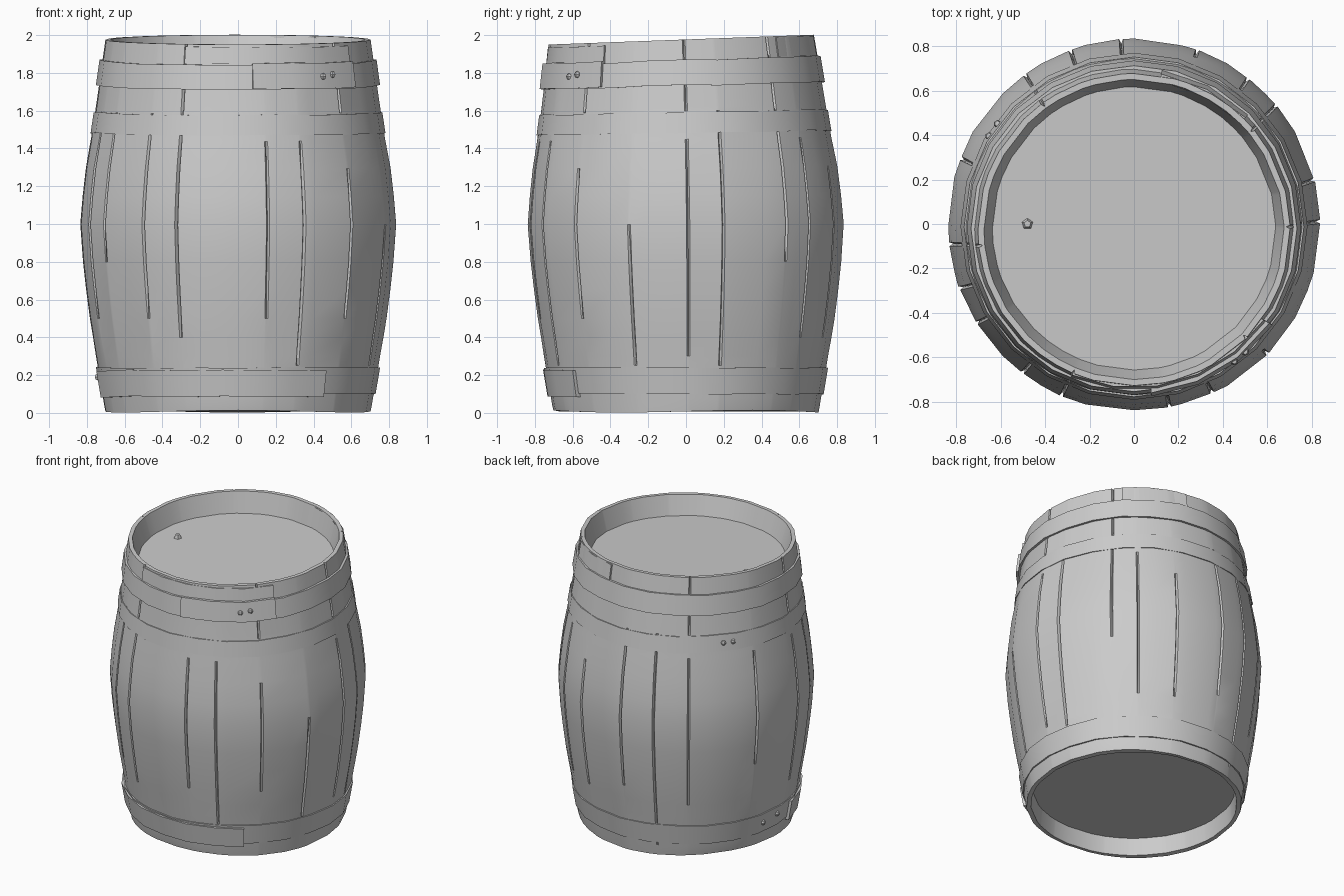
import bpy, bmesh, math, random
from mathutils import Vector

if "Cube" in bpy.data.objects:
    bpy.data.objects.remove(bpy.data.objects["Cube"])

random.seed(4)
PROFILE = [(0, .702), (.08, .715), (.24, .742), (.5, .785), (.75, .818), (1, .836),
           (1.25, .815), (1.5, .77), (1.73, .737), (1.88, .716), (1.98, .702)]


def radius(z):
    for (z0, r0), (z1, r1) in zip(PROFILE, PROFILE[1:]):
        if z <= z1:
            return r0 + (r1 - r0) * (z - z0) / (z1 - z0)
    return PROFILE[-1][1]


def point(r, deg, z):
    # polar point with the slight lean of the top
    a = math.radians(deg)
    k = (max(z, 0) / 1.98) ** 3
    y = r * math.sin(a)
    return Vector((r * math.cos(a), y - .025 * k, z + (.037 * y - .004) * k))


def finish(name, bm, angle=32):
    bmesh.ops.recalc_face_normals(bm, faces=bm.faces)
    me = bpy.data.meshes.new(name)
    bm.to_mesh(me)
    bm.free()
    ob = bpy.data.objects.new(name, me)
    bpy.context.collection.objects.link(ob)
    bpy.ops.object.select_all(action='DESELECT')
    ob.select_set(True)
    bpy.context.view_layer.objects.active = ob
    bpy.ops.object.shade_smooth_by_angle(angle=math.radians(angle))
    return ob


# Gaps between staves: angle, bottom, top
GAPS = [(-148, 1, 1.45), (-127, .65, 1.45), (-113, .5, 1.45), (-79, .65, 1.3),
        (-65, .3, 1.3), (-44, .65, 1.15), (-21, .3, .8), (1, .4, 1.3), (14, .3, 1.45),
        (40, 1, 1.45), (52, .5, 1.3), (70, .5, 1.15), (94, .65, 1.45), (110, .25, 1.45),
        (126, .5, 1.3), (159, .8, 1.3), (186, .5, 1.3), (200, .65, 1.45)]
RIM_GAPS = [-113, -44, 1, 40, 126, 186]

# Barrel body: outside staves, recessed lid and recessed base in one lathe
columns = []
for deg in range(-150, 210, 15):
    if all(abs(deg - g[0]) > 3 for g in GAPS):
        columns.append((deg, None))
for g in GAPS:
    columns += [(g[0] - .6, None), (g[0], g), (g[0] + .6, None)]
columns.sort(key=lambda c: c[0])
outer_z = [0, .04, .08, .25, .3, .4, .5, .65, .8, 1, 1.15, 1.3, 1.45, 1.6, 1.62, 1.71, 1.88, 1.9, 1.98]
rings = [(.662, .13, False), (.672, .008, False)]
rings += [(radius(z), z, True) for z in outer_z]
rings += [(.675, 1.98, False), (.637, 1.84, False)]
jitter = {c[0]: random.uniform(-.004, .004) for c in columns if c[1] is None}
bm = bmesh.new()
loops = []
for r, z, outside in rings:
    loop = []
    for deg, gap in columns:
        rr, zz = r, z
        if outside:
            if gap:
                in_rim = deg in RIM_GAPS and (z >= 1.9 or 1.61 < z < 1.72)
                if gap[1] <= z <= gap[2] or in_rim:
                    rr -= .018
            elif .3 < z < 1.4:
                rr += jitter[deg] * .6
        if z == 0:
            zz += .008 + .006 * math.sin(math.radians(deg * 3))
        loop.append(bm.verts.new(point(rr, deg, zz)))
    loops.append(loop)
n = len(columns)
for a, b in zip(loops, loops[1:]):
    for i in range(n):
        j = (i + 1) % n
        bm.faces.new((a[i], a[j], b[j], b[i]))
bm.faces.new(loops[0])
bm.faces.new(loops[-1])
finish("barrel_body", bm)


def hoop(name, z0, z1, lift, start=0, end=360, wobble=.004):
    # flat metal strip bent around the body, whole ring or overlapping piece
    full = end - start >= 360
    steps = max(2, round((end - start) / 15))
    bm = bmesh.new()
    sections = []
    for i in range(steps + (0 if full else 1)):
        deg = start + (end - start) * i / steps
        dz = random.uniform(-wobble, wobble)
        sections.append([bm.verts.new(point(r, deg, z + dz)) for r, z in (
            (radius(z0) - .025, z0), (radius(z0) + lift, z0),
            (radius(z1) + lift, z1), (radius(z1) - .025, z1))])
    pairs = list(zip(sections, sections[1:] + sections[:1]))
    for a, b in pairs if full else pairs[:-1]:
        for i in range(4):
            j = (i + 1) % 4
            bm.faces.new((a[i], a[j], b[j], b[i]))
    if not full:
        bm.faces.new(sections[0])
        bm.faces.new(sections[-1])
    return finish(name, bm)


# Hoops and their overlapping ends
hoop("bottom_hoop", .10, .24, .010)
hoop("bottom_hoop_overlap", .085, .225, .022, -170, -52)
hoop("upper_hoop", 1.485, 1.595, .008)
hoop("top_hoop", 1.735, 1.87, .016)
hoop("top_hoop_overlap", 1.735, 1.875, .026, -84, -35)

# Raised stave end patches on the rim
hoop("rim_patch_right", 1.87, 1.965, .008, -113, -35)
hoop("rim_patch_back", 1.87, 1.97, .007, 45, 80)


# Hoop rivets
def rivet(name, deg, z, lift):
    bm = bmesh.new()
    bmesh.ops.create_uvsphere(bm, u_segments=6, v_segments=4, radius=.018)
    bmesh.ops.translate(bm, verts=bm.verts, vec=point(radius(z) + lift, deg, z))
    finish(name, bm)


for i, (deg, z, lift) in enumerate([(-53, 1.80, .022), (-48, 1.81, .022), (143, 1.54, .004),
                                    (148, 1.54, .004), (168, .17, .006), (178, .19, .01)]):
    rivet(f"hoop_rivet_{i + 1}", deg, z, lift)

# Small bung in the lid
bm = bmesh.new()
bmesh.ops.create_cone(bm, cap_ends=True, segments=5, radius1=.028, radius2=.016, depth=.03)
bmesh.ops.translate(bm, verts=bm.verts, vec=point(.48, 177.5, 1.85))
finish("lid_bung", bm)
